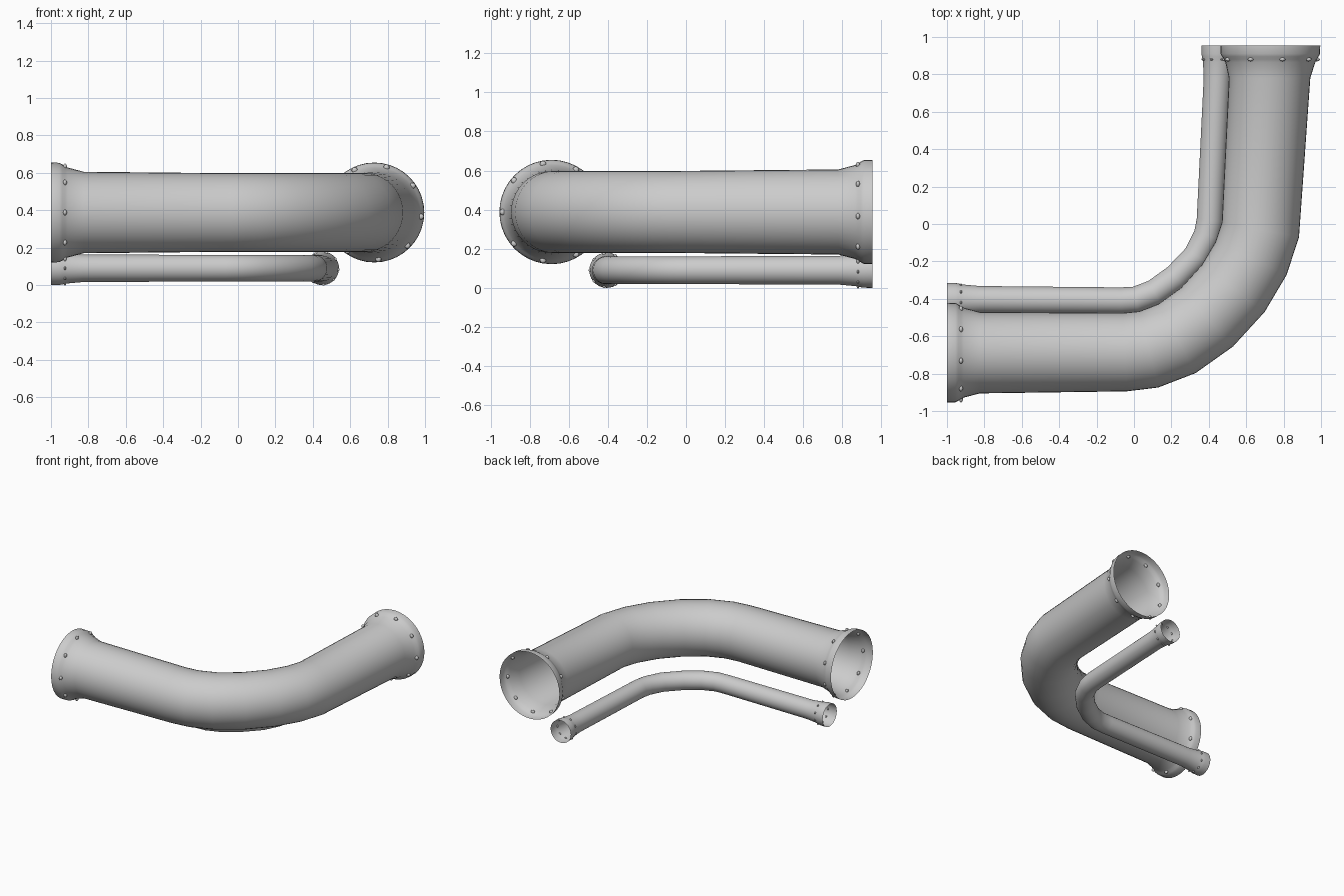
import bpy, bmesh, math
from mathutils import Vector, Matrix

if "Cube" in bpy.data.objects:
    bpy.data.objects.remove(bpy.data.objects["Cube"])

# bell-mouth end profile: (distance from end, radius / flange radius)
BELL = [(0, 1.0), (0.045, 0.995), (0.06, 0.965), (0.075, 0.93), (0.09, 0.9), (0.175, 0.815)]


def pipe(name, start, end, bend, z, flange_r, r, sides=40):
    """Open pipe from the left mouth round the bend to the back mouth."""
    st = [(start[0] + d, start[1], flange_r * k) for d, k in BELL]
    st += [(x, y, r) for x, y in bend]
    st += [(end[0] - (0.004 if d > 0.1 else 0), end[1] - d, flange_r * k) for d, k in reversed(BELL)]
    pts = [Vector((x, y, z)) for x, y, _ in st]
    bm = bmesh.new()
    rings = []
    n = len(pts)
    for i, p in enumerate(pts):
        if i < len(BELL):
            t = Vector((1, 0, 0))
        elif i >= n - len(BELL):
            t = Vector((0, 1, 0))
        else:
            t = ((pts[i + 1] - p).normalized() + (p - pts[i - 1]).normalized()).normalized()
        side = Vector((t.y, -t.x, 0))
        rings.append([bm.verts.new(p + st[i][2] * (side * math.cos(a) + Vector((0, 0, math.sin(a)))))
                      for a in (2 * math.pi * k / sides for k in range(sides))])
    for a, b in zip(rings, rings[1:]):
        for k in range(sides):
            j = (k + 1) % sides
            bm.faces.new((a[k], a[j], b[j], b[k]))
    bmesh.ops.recalc_face_normals(bm, faces=bm.faces)
    finish(bm, name)


def bolts(name, centre, side, axis, ring_r, size, offset, count=9):
    """Ring of rounded bolt heads poking through the flange."""
    bm = bmesh.new()
    side, axis, up = Vector(side), Vector(axis), Vector((0, 0, 1))
    for k in range(count):
        a = offset + 2 * math.pi * k / count
        rad = side * math.cos(a) + up * math.sin(a)
        tan = up * math.cos(a) - side * math.sin(a)
        m = Matrix((axis * 0.65, tan, rad)).transposed().to_4x4()
        m.translation = Vector(centre) + rad * ring_r
        bmesh.ops.create_uvsphere(bm, u_segments=12, v_segments=8, radius=size, matrix=m)
    bmesh.ops.recalc_face_normals(bm, faces=bm.faces)
    finish(bm, name)


def finish(bm, name):
    me = bpy.data.meshes.new(name)
    bm.to_mesh(me)
    bm.free()
    for p in me.polygons:
        p.use_smooth = True
    bpy.context.collection.objects.link(bpy.data.objects.new(name, me))


big_bend = [(-0.05, -0.685), (0.08, -0.67), (0.23, -0.612), (0.39, -0.498),
            (0.53, -0.345), (0.625, -0.185), (0.676, -0.03)]
small_bend = [(-0.07, -0.41), (0.01, -0.405), (0.11, -0.367), (0.225, -0.285),
              (0.335, -0.17), (0.39, -0.06), (0.406, 0.02)]

# name, left mouth, back mouth, bend, height, flange radius, pipe radius
for name, s, e, bend, z, fr, r in (
        ("large_pipe", (-1, -0.688), (0.729, 0.955), big_bend, 0.388, 0.267, 0.21),
        ("small_pipe", (-1, -0.405), (0.45, 0.955), small_bend, 0.09, 0.09, 0.071)):
    pipe(name, s, e, bend, z, fr, r)
    size = 0.016 if fr > 0.2 else 0.009
    bolts(name + "_left_bolts", (s[0] + 0.075, s[1], z), (0, -1, 0), (1, 0, 0), fr * 0.935, size, 0)
    bolts(name + "_back_bolts", (e[0], e[1] - 0.075, z), (1, 0, 0), (0, 1, 0), fr * 0.935, size,
          math.radians(-5))
